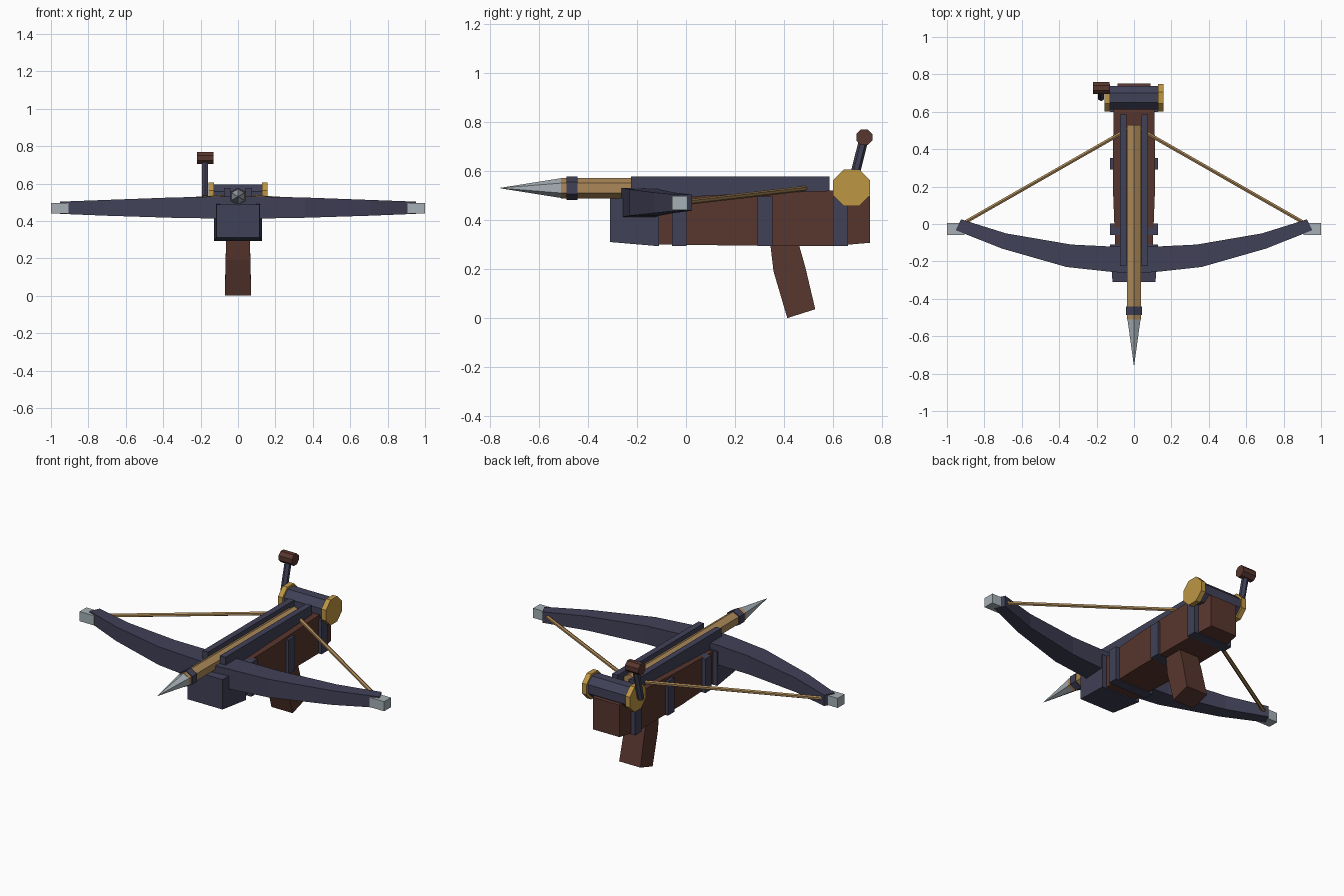
import bpy, bmesh, math
from mathutils import Vector

cube = bpy.data.objects.get("Cube")
if cube:
    bpy.data.objects.remove(cube, do_unlink=True)


def material(name, rgb):
    lin = [((c / 255 + 0.055) / 1.055) ** 2.4 for c in rgb]
    m = bpy.data.materials.new(name)
    m.use_nodes = True
    m.diffuse_color = (*lin, 1)
    m.node_tree.nodes["Principled BSDF"].inputs["Base Color"].default_value = (*lin, 1)
    return m


IRON = material("dark blue iron", (65, 65, 88))
BROWN = material("brown wood", (88, 54, 46))
TAN = material("tan wood", (172, 137, 88))
GOLD = material("brass", (190, 150, 68))
STEEL = material("pale steel", (166, 176, 182))


def loft(name, rings, mat):
    """Skin a row of equal-sized rings and cap both ends."""
    bm = bmesh.new()
    rows = [[bm.verts.new(p) for p in ring] for ring in rings]
    n = len(rows[0])
    for a, b in zip(rows, rows[1:]):
        for i in range(n):
            j = (i + 1) % n
            bm.faces.new((a[i], a[j], b[j], b[i]))
    bm.faces.new(rows[0])
    bm.faces.new(rows[-1])
    bmesh.ops.recalc_face_normals(bm, faces=bm.faces)
    mesh = bpy.data.meshes.new(name)
    bm.to_mesh(mesh)
    bm.free()
    mesh.materials.append(mat)
    ob = bpy.data.objects.new(name, mesh)
    bpy.context.collection.objects.link(ob)
    return ob


def body(name, sections, mat):
    """Box-like form along y from (y, half width, bottom, top)."""
    return loft(name, [[(-w, y, lo), (w, y, lo), (w, y, hi), (-w, y, hi)]
                       for y, w, lo, hi in sections], mat)


def box(name, x0, x1, y0, y1, z0, z1, mat):
    return loft(name, [[(x0, y, z0), (x1, y, z0), (x1, y, z1), (x0, y, z1)]
                       for y in (y0, y1)], mat)


def rod(name, start, end, r0, r1, sides, mat, turn=0.0):
    """Prism or cone between two points, one corner turned from straight up."""
    a, b = Vector(start), Vector(end)
    d = (b - a).normalized()
    ref = Vector((0, 0, 1)) if abs(d.z) < 0.9 else Vector((0, 1, 0))
    u = (ref - d * ref.dot(d)).normalized()
    v = d.cross(u)

    def ring(c, r):
        angles = [turn + math.tau * i / sides for i in range(sides)]
        return [c + (u * math.cos(t) + v * math.sin(t)) * r for t in angles]
    return loft(name, [ring(a, r0), ring(b, r1)], mat)


# Stock, front block and grip
body("stock", [(-0.13, 0.10, 0.30, 0.49), (0.2, 0.113, 0.296, 0.505),
               (0.6, 0.11, 0.294, 0.52), (0.75, 0.087, 0.307, 0.497)], BROWN)
body("front_block", [(-0.31, 0.115, 0.31, 0.487), (-0.11, 0.128, 0.293, 0.495)], IRON)
grip = [((0.345, 0.32), (0.455, 0.32), 0.063), ((0.345, 0.29), (0.463, 0.29), 0.064),
        ((0.357, 0.19), (0.487, 0.205), 0.066), ((0.413, 0.0), (0.527, 0.036), 0.07)]
loft("grip", [[(-w, *f), (w, *f), (w, *b), (-w, *b)] for f, b, w in grip], BROWN)

# Iron bands showing on the sides of the stock
for i, y in enumerate((-0.028, 0.322, 0.63)):
    box(f"stock_band_{i + 1}", -0.128, 0.128, y - 0.03, y + 0.03, 0.293, 0.495, IRON)

# Rails beside the bolt
for side, s in (("left", 1), ("right", -1)):
    x0, x1 = sorted((s * 0.039, s * 0.075))
    box(f"{side}_rail", x0, x1, -0.225, 0.585, 0.47, 0.577, IRON)

# Bow limbs: (x, front y, back y, bottom, top), mirrored
limb = [(0.0, 0.0, -0.265, -0.12, 0.412, 0.53), (0.13, 0.13, -0.255, -0.12, 0.413, 0.53),
        (0.36, 0.335, -0.23, -0.11, 0.417, 0.525), (0.70, 0.685, -0.13, -0.05, 0.43, 0.512),
        (0.953, 0.925, -0.033, 0.025, 0.438, 0.503)]
limb[3] = (0.71, 0.685, -0.13, -0.05, 0.428, 0.512)
half = [[(xf, f, lo), (xb, b, lo), (xb, b, hi), (xf, f, hi)] for xf, xb, f, b, lo, hi in limb]
mirrored = [[(-x, y, z) for x, y, z in ring] for ring in half[:0:-1]]
loft("bow", mirrored + half, IRON)

# Limb tips and string
for side, s in (("left", 1), ("right", -1)):
    x0, x1 = sorted((s * 0.905, s))
    box(f"{side}_bow_tip", x0, x1, -0.058, 0.006, 0.44, 0.497, STEEL)
    rod(f"{side}_string", (s * 0.92, 0.0, 0.472), (0, 0.525, 0.533), 0.011, 0.011, 6, TAN)

# Bolt
rod("bolt_shaft", (0, -0.51, 0.53), (0, 0.53, 0.53), 0.042, 0.042, 6, TAN)
rod("bolt_collar", (0, -0.487, 0.53), (0, -0.442, 0.53), 0.048, 0.048, 6, IRON)
rod("bolt_tip", (0, -0.505, 0.53), (0, -0.757, 0.53), 0.041, 0.001, 6, STEEL)

# Winch drum, end discs and crank
EIGHTH = math.pi / 8
Y, Z = 0.675, 0.531
rod("winch_drum", (-0.13, Y, Z), (0.13, Y, Z), 0.068, 0.068, 8, IRON, EIGHTH)
for side, s in (("left", 1), ("right", -1)):
    rod(f"{side}_winch_disc", (s * 0.127, Y, Z), (s * 0.157, Y, Z),
        0.081, 0.081, 8, GOLD, EIGHTH)
rod("crank_arm", (-0.176, Y, Z), (-0.176, 0.727, 0.737), 0.019, 0.019, 6, IRON)
rod("crank_knob", (-0.22, 0.727, 0.737), (-0.132, 0.727, 0.737), 0.035, 0.035, 8, BROWN, EIGHTH)
